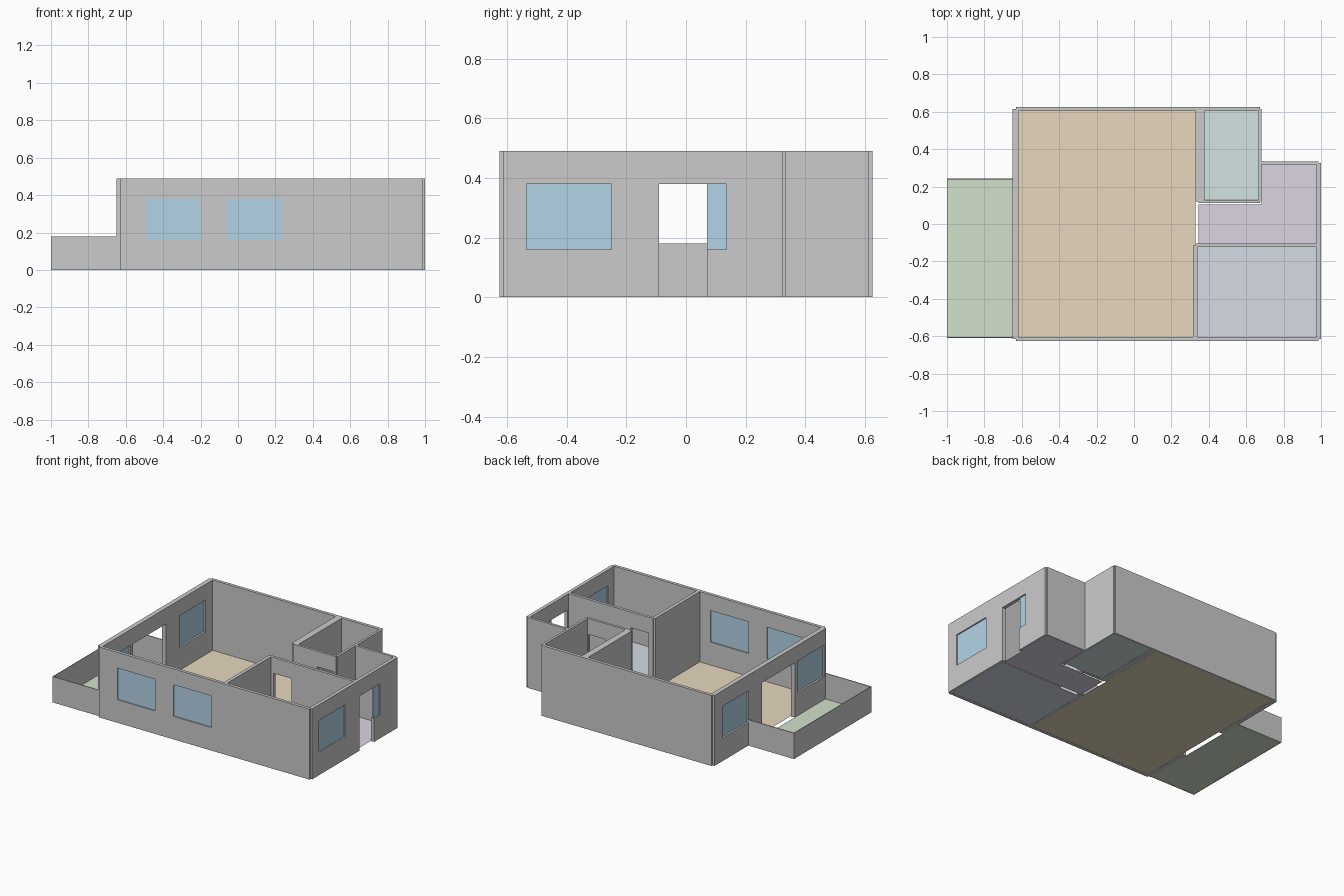
import bpy, bmesh
from mathutils import Vector

if "Cube" in bpy.data.objects:
    bpy.data.objects.remove(bpy.data.objects["Cube"])

H = 0.49                 # wall height
SILL, HEAD = 0.16, 0.38  # window sill and door/window head


def material(name, rgb):
    m = bpy.data.materials.new(name)
    m.diffuse_color = (*rgb, 1)
    m.use_nodes = True
    m.node_tree.nodes["Principled BSDF"].inputs["Base Color"].default_value = m.diffuse_color
    return m


GLASS = material("glass_blue", (0.45, 0.66, 0.80))
PALE = material("parapet_pale", (0.80, 0.81, 0.82))


def finish(bm, name, mat=None):
    bmesh.ops.recalc_face_normals(bm, faces=bm.faces)
    me = bpy.data.meshes.new(name)
    bm.to_mesh(me)
    bm.free()
    ob = bpy.data.objects.new(name, me)
    bpy.context.collection.objects.link(ob)
    if mat:
        me.materials.append(mat)
    return ob


def panel(name, axis, pos, thick, a, b, z0, z1, holes=(), mat=None):
    """Upright slab running along axis from a to b, centred on pos, with
    rectangular holes (u0, u1, z0, z1)."""
    def pt(u, z):
        p = pos - thick / 2
        return (u, p, z) if axis == "x" else (p, u, z)
    us = sorted({a, b, *[h[i] for h in holes for i in (0, 1)]})
    zs = sorted({z0, z1, *[h[i] for h in holes for i in (2, 3)]})
    bm = bmesh.new()
    for u0, u1 in zip(us, us[1:]):
        for w0, w1 in zip(zs, zs[1:]):
            uc, wc = (u0 + u1) / 2, (w0 + w1) / 2
            if any(h[0] < uc < h[1] and h[2] < wc < h[3] for h in holes):
                continue
            bm.faces.new([bm.verts.new(pt(*q)) for q in
                          ((u0, w0), (u1, w0), (u1, w1), (u0, w1))])
    bmesh.ops.remove_doubles(bm, verts=bm.verts, dist=1e-5)
    base = bm.faces[:]
    ext = bmesh.ops.extrude_face_region(bm, geom=base, use_keep_orig=True)
    moved = [g for g in ext["geom"] if isinstance(g, bmesh.types.BMVert)]
    shift = Vector((0, thick, 0)) if axis == "x" else Vector((thick, 0, 0))
    bmesh.ops.translate(bm, verts=moved, vec=shift)
    bmesh.ops.recalc_face_normals(bm, faces=bm.faces)
    bmesh.ops.dissolve_limit(bm, angle_limit=0.01, verts=bm.verts, edges=bm.edges)
    return finish(bm, name, mat)


def wall(name, axis, pos, thick, a, b, windows=(), doors=()):
    holes = [(u0, u1, SILL, HEAD) for u0, u1 in windows]
    holes += [(u0, u1, 0.0, HEAD) for u0, u1 in doors]
    panel(name, axis, pos, thick, a, b, 0.0, H, holes)
    for i, (u0, u1) in enumerate(windows):
        panel(f"{name}_window_{i + 1}", axis, pos, 0.006, u0, u1, SILL, HEAD, mat=GLASS)


def floor(name, pts, rgb):
    bm = bmesh.new()
    bm.faces.new([bm.verts.new((x, y, 0.001)) for x, y in pts])
    finish(bm, name, material(name + "_colour", rgb))


def rect(x0, x1, y0, y1):
    return [(x0, y0), (x1, y0), (x1, y1), (x0, y1)]


# Outer walls: side walls stop on the centre lines, giving notched corners
wall("front_wall", "x", -0.614, 0.022, -0.632, 0.987,
     windows=[(-0.49, -0.20), (-0.06, 0.235)])
wall("back_wall", "x", 0.614, 0.022, -0.632, 0.674)
wall("left_wall", "y", -0.633, 0.032, -0.614, 0.614,
     windows=[(-0.59, -0.30), (0.24, 0.525)], doors=[(-0.27, 0.09)])
wall("right_wall", "y", 0.987, 0.024, -0.614, 0.326,
     windows=[(-0.535, -0.25), (0.07, 0.135)], doors=[(-0.09, 0.07)])
wall("hall_back_wall", "x", 0.326, 0.017, 0.674, 0.987)
wall("bathroom_right_wall", "y", 0.674, 0.017, 0.121, 0.614)

# Inner walls
wall("bathroom_left_wall", "y", 0.353, 0.046, 0.121, 0.614)
wall("bathroom_front_wall", "x", 0.121, 0.017, 0.345, 0.674, doors=[(0.53, 0.66)])
wall("bedroom_left_wall", "y", 0.328, 0.024, -0.614, -0.114)
wall("bedroom_back_wall", "x", -0.114, 0.02, 0.328, 0.987, doors=[(0.36, 0.50)])

# Floors
floor("living_floor", rect(-0.617, 0.328, -0.604, 0.604), (0.80, 0.69, 0.51))
floor("bedroom_floor", rect(0.340, 0.975, -0.604, -0.124), (0.66, 0.71, 0.79))
floor("bathroom_floor", rect(0.376, 0.666, 0.13, 0.604), (0.65, 0.77, 0.76))
floor("hall_floor", [(0.346, -0.104), (0.975, -0.104), (0.975, 0.318),
                     (0.683, 0.318), (0.683, 0.105), (0.346, 0.105)],
      (0.72, 0.66, 0.78))
floor("balcony_floor", rect(-0.997, -0.649, -0.606, 0.237), (0.65, 0.75, 0.60))

# Balcony parapet
for side, y in (("front", -0.607), ("back", 0.239)):
    panel(f"parapet_{side}", "x", y, 0.006, -1.0, -0.649, 0.0, 0.18, mat=PALE)
panel("parapet_left", "y", -0.998, 0.004, -0.604, 0.236, 0.0, 0.18, mat=PALE)
